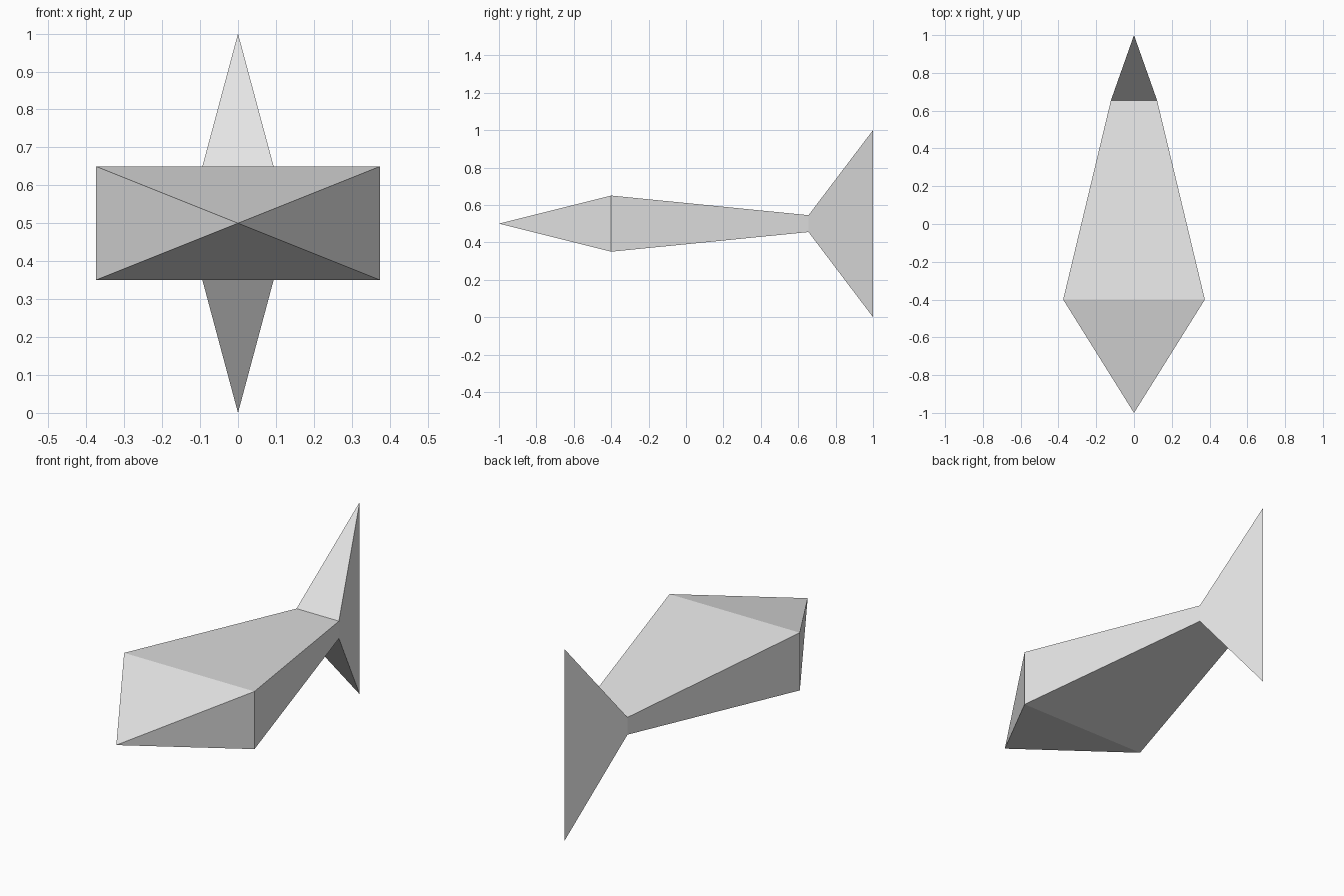
import bpy
import bmesh

cube = bpy.data.objects.get("Cube")
if cube:
    bpy.data.objects.remove(cube, do_unlink=True)

MID_Z = 0.5

grey = bpy.data.materials.new("light grey")
grey.use_nodes = True
grey.diffuse_color = (0.8, 0.8, 0.8, 1)
grey.node_tree.nodes["Principled BSDF"].inputs["Base Color"].default_value = (0.8, 0.8, 0.8, 1)


def loft(name, sections):
    """Skin rectangular sections (y, half width, half height); zero sizes collapse to a point or edge."""
    bm = bmesh.new()
    rings = [[bm.verts.new((sx * w, y, MID_Z + sz * h))
              for sx, sz in ((-1, -1), (1, -1), (1, 1), (-1, 1))]
             for y, w, h in sections]
    for a, b in zip(rings, rings[1:]):
        for i in range(4):
            j = (i + 1) % 4
            bm.faces.new((a[i], a[j], b[j], b[i]))
    bmesh.ops.remove_doubles(bm, verts=bm.verts[:], dist=1e-4)
    mesh = bpy.data.meshes.new(name)
    bm.to_mesh(mesh)
    bm.free()
    mesh.materials.append(grey)
    obj = bpy.data.objects.new(name, mesh)
    bpy.context.collection.objects.link(obj)
    return obj


NOSE = (-1.0, 0, 0)
SHOULDER = (-0.4, 0.375, 0.15)
WAIST = (0.655, 0.122, 0.045)
TAIL_EDGE = (1.0, 0, 0.5)

# Pointed body, left open at the waist where the tail joins
loft("body", [NOSE, SHOULDER, WAIST])
# Tail wedge flaring to a vertical edge
loft("tail_fin", [WAIST, TAIL_EDGE])
